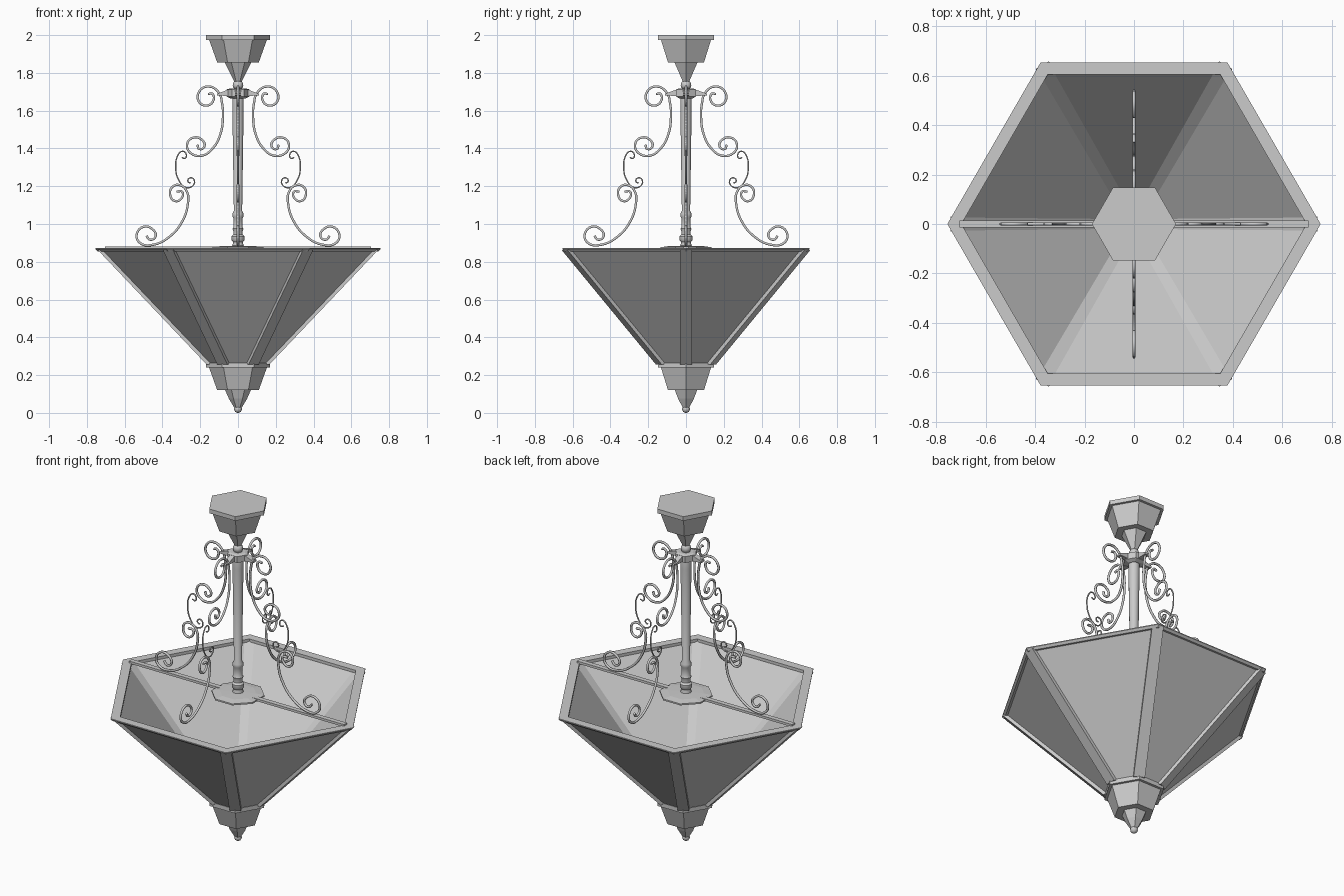
import bpy, bmesh, math
from mathutils import Vector, Matrix

if "Cube" in bpy.data.objects:
    bpy.data.objects.remove(bpy.data.objects["Cube"])


def finish(name, bm, smooth=False):
    bmesh.ops.recalc_face_normals(bm, faces=bm.faces)
    me = bpy.data.meshes.new(name)
    bm.to_mesh(me)
    bm.free()
    ob = bpy.data.objects.new(name, me)
    bpy.context.collection.objects.link(ob)
    if smooth:
        bpy.ops.object.select_all(action='DESELECT')
        ob.select_set(True)
        bpy.context.view_layer.objects.active = ob
        bpy.ops.object.shade_smooth_by_angle(angle=math.radians(40))
    return ob


def lathe(name, profile, sides=6, ring=False, smooth=False, phase=0.0):
    """Revolve (radius, z) points; a ring closes the profile, otherwise ends are capped."""
    bm = bmesh.new()
    loops = []
    for r, z in profile:
        loops.append([bm.verts.new((r * math.cos(phase + math.tau * i / sides),
                                    r * math.sin(phase + math.tau * i / sides), z))
                      for i in range(sides)])
    pairs = list(zip(loops, loops[1:]))
    if ring:
        pairs.append((loops[-1], loops[0]))
    else:
        bm.faces.new(loops[0])
        bm.faces.new(loops[-1])
    for a, b in pairs:
        for i in range(sides):
            j = (i + 1) % sides
            bm.faces.new((a[i], a[j], b[j], b[i]))
    return finish(name, bm, smooth)


def prism(name, section, width, angle):
    """Extrude a closed (radial, z) outline sideways and turn it around z."""
    bm = bmesh.new()
    sides = [[bm.verts.new((r, y, z)) for r, z in section] for y in (-width / 2, width / 2)]
    n = len(section)
    bm.faces.new(sides[0])
    bm.faces.new(sides[1])
    for i in range(n):
        j = (i + 1) % n
        bm.faces.new((sides[0][i], sides[0][j], sides[1][j], sides[1][i]))
    bm.transform(Matrix.Rotation(angle, 4, 'Z'))
    return finish(name, bm)


def scroll(name, points, thickness, angle):
    """Round wrought bar through (radial, z) points."""
    cu = bpy.data.curves.new(name, 'CURVE')
    cu.dimensions = '3D'
    cu.bevel_depth = thickness
    cu.bevel_resolution = 1
    cu.resolution_u = 5
    cu.use_fill_caps = True
    sp = cu.splines.new('BEZIER')
    sp.bezier_points.add(len(points) - 1)
    for bp, (r, z) in zip(sp.bezier_points, points):
        bp.co = (r, 0, z)
        bp.handle_left_type = bp.handle_right_type = 'AUTO'
    ob = bpy.data.objects.new(name, cu)
    ob.rotation_euler.z = angle
    bpy.context.collection.objects.link(ob)


# Ceiling canopy and bottom finial: stepped hexagonal cups
lathe("ceiling_canopy", [(.17, 2), (.17, 1.975), (.153, 1.975), (.11, 1.855),
                         (.07, 1.855), (.05, 1.815), (.025, 1.765), (.018, 1.75)])
lathe("bottom_cup", [(.17, .265), (.17, .24), (.153, .24), (.11, .12),
                     (.068, .12), (.048, .075), (.024, .035), (.015, .02)])
for label, z, r in (("hanging_ball", 1.735, .028), ("finial_tip", .021, .021)):
    prof = [(r * max(math.sin(math.pi * k / 8), .05), z + r * math.cos(math.pi * k / 8))
            for k in range(9)]
    lathe(label, prof, 12, smooth=True)

# Stem with turned rings, top collar and mounting disc
lathe("stem", [(.022, 1.72), (.03, 1.67), (.03, 1.62), (.022, 1.07), (.029, 1.055),
               (.029, 1.04), (.024, 1.03), (.024, .985), (.029, .975), (.024, .96),
               (.024, .945), (.034, .935), (.034, .915), (.026, .905), (.03, .88)],
      16, smooth=True)
lathe("stem_collar", [(.045, 1.717), (.062, 1.712), (.062, 1.675), (.04, 1.665)])
lathe("mounting_disc", [(.145, .868), (.145, .877), (.1, .883), (.03, .885)], 8,
      phase=math.pi / 8)
prism("cross_bar", [(-.705, .868), (.705, .868), (.705, .882), (-.705, .882)], .028, 0)

# Hexagonal shade: thin panels, flat rim and corner struts
lathe("shade_panels", [(.738, .865), (.157, .255), (.14, .262), (.718, .865)], ring=True)
lathe("shade_rim", [(.755, .872), (.755, .867), (.742, .855), (.698, .855), (.698, .872)],
      ring=True)
for i in range(6):
    prism(f"shade_strut_{i}", [(.742, .862), (.165, .255), (.128, .262), (.7, .862)],
          .062, math.tau * i / 6)

# Scrollwork on four sides
upper = [(.158, 1.688), (.137, 1.69), (.13, 1.655), (.165, 1.627), (.208, 1.65),
         (.203, 1.705), (.155, 1.728), (.105, 1.7), (.083, 1.63), (.08, 1.56),
         (.092, 1.48), (.13, 1.405), (.19, 1.362), (.25, 1.375), (.27, 1.42),
         (.238, 1.457), (.19, 1.445), (.178, 1.41), (.205, 1.397), (.215, 1.42)]
middle = [(.298, 1.352), (.28, 1.348), (.275, 1.372), (.295, 1.385), (.32, 1.36),
          (.33, 1.3), (.315, 1.235), (.275, 1.193), (.237, 1.205), (.232, 1.233),
          (.252, 1.245), (.266, 1.226), (.25, 1.216)]
lower = [(.325, 1.172), (.295, 1.17), (.3, 1.135), (.335, 1.122), (.36, 1.16),
         (.343, 1.2), (.3, 1.203), (.268, 1.165), (.265, 1.11), (.292, 1.02),
         (.36, .935), (.45, .89), (.515, .897), (.537, .94), (.502, .985),
         (.452, .972), (.436, .935), (.465, .917), (.485, .938)]
for i in range(4):
    a = i * math.pi / 2
    scroll(f"upper_scroll_{i}", upper, .007, a)
    scroll(f"middle_scroll_{i}", middle, .004, a)
    scroll(f"lower_scroll_{i}", lower, .007, a)
    prism(f"collar_arm_{i}", [(.05, 1.712), (.05, 1.678), (.11, 1.68), (.11, 1.69)], .03, a)
